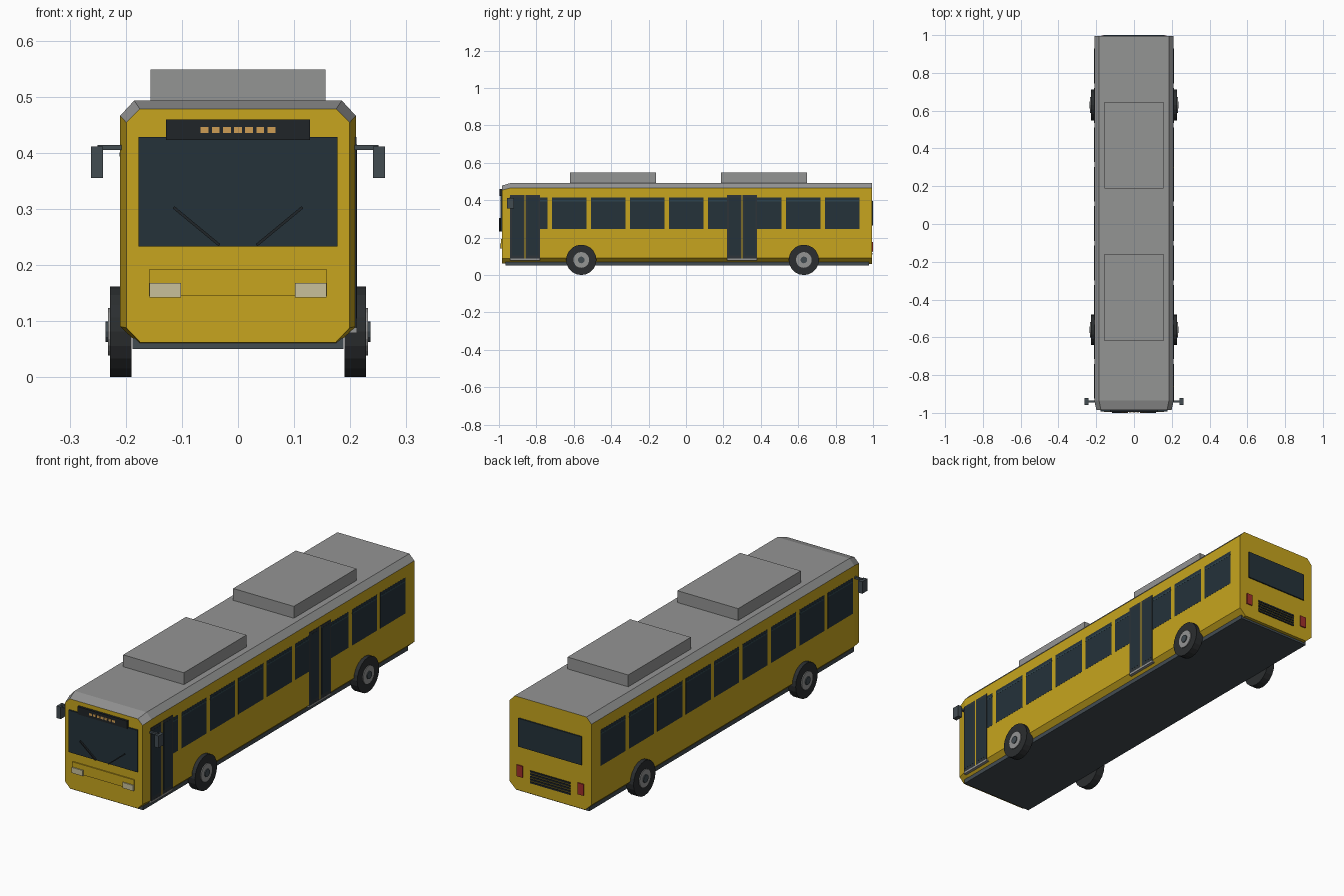
import bpy, bmesh, math
from mathutils import Vector

if "Cube" in bpy.data.objects:
    bpy.data.objects.remove(bpy.data.objects["Cube"])


def material(name, r, g, b):
    m = bpy.data.materials.new(name)
    m.diffuse_color = (r, g, b, 1)
    m.use_nodes = True
    m.node_tree.nodes["Principled BSDF"].inputs["Base Color"].default_value = m.diffuse_color
    return m


YELLOW = material("yellow_paint", 0.57, 0.375, 0.013)
GREY = material("roof_grey", 0.295, 0.297, 0.295)
GLASS = material("dark_glass", 0.018, 0.032, 0.042)
VENT = material("vent_glass", 0.03, 0.06, 0.075)
BLACK = material("black_trim", 0.014, 0.018, 0.021)
RUBBER = material("rubber", 0.024, 0.027, 0.029)
TRIM = material("dark_grey", 0.055, 0.072, 0.083)
FRAME = material("door_frame", 0.026, 0.034, 0.04)
AMBER = material("amber", 0.62, 0.34, 0.09)
LAMP = material("headlight", 0.58, 0.53, 0.33)
RED = material("tail_red", 0.35, 0.028, 0.024)


def finish(name, bm, *mats):
    bmesh.ops.recalc_face_normals(bm, faces=bm.faces)
    me = bpy.data.meshes.new(name)
    bm.to_mesh(me)
    bm.free()
    for m in mats:
        me.materials.append(m)
    ob = bpy.data.objects.new(name, me)
    bpy.context.collection.objects.link(ob)
    return ob


def box(name, xs, ys, zs, mat, turn=0):
    lo, hi = Vector((xs[0], ys[0], zs[0])), Vector((xs[1], ys[1], zs[1]))
    bm = bmesh.new()
    bmesh.ops.create_cube(bm, size=1)
    bmesh.ops.scale(bm, vec=hi - lo, verts=bm.verts)
    ob = finish(name, bm, mat)
    ob.location = (lo + hi) / 2
    ob.rotation_euler.y = turn
    return ob


def disc(name, x0, x1, y, z, radius, mat, sides=20):
    bm = bmesh.new()
    bmesh.ops.create_cone(bm, cap_ends=True, segments=sides, radius1=radius,
                          radius2=radius, depth=abs(x1 - x0))
    ob = finish(name, bm, mat)
    ob.rotation_euler.y = math.pi / 2
    ob.location = ((x0 + x1) / 2, y, z)
    return ob


# Body shell: octagonal section lofted from tapered nose to flat tail
def section(w, top_w, low_w, z0, z1, z2, z3):
    half = [(low_w, z0), (w, z1), (w, z2), (top_w, z3)]
    return half + [(-x, z) for x, z in reversed(half)]


full = section(0.21, 0.185, 0.178, 0.06, 0.09, 0.466, 0.493)
nose = section(0.199, 0.175, 0.174, 0.062, 0.088, 0.454, 0.478)
bm = bmesh.new()
rings = [[bm.verts.new((x, y, z)) for x, z in prof]
         for y, prof in ((-0.985, nose), (-0.935, full), (0.994, full))]
for a, b in zip(rings, rings[1:]):
    for i in range(8):
        j = (i + 1) % 8
        f = bm.faces.new((a[i], a[j], b[j], b[i]))
        f.material_index = 1 if i in (2, 3, 4) else 0
bm.faces.new(rings[0])
bm.faces.new(rings[-1])
finish("body_shell", bm, YELLOW, GREY)
box("underbody", (-0.188, 0.188), (-0.965, 0.978), (0.05, 0.07), TRIM)

# Roof units
for name, ys in (("front_roof_unit", (-0.62, -0.16)), ("rear_roof_unit", (0.187, 0.647))):
    box(name, (-0.156, 0.156), ys, (0.485, 0.548), GREY)


def side_x(s, a, b):
    return tuple(sorted((s * a, s * b)))


for s, side in ((1, "right"), (-1, "left")):
    # Side windows with a top vent strip
    for i in range(9):
        y = -0.832 + 0.2085 * i
        box(f"{side}_window_{i + 1}", side_x(s, 0.2, 0.2106), (y - 0.092, y + 0.092),
            (0.247, 0.414), GLASS)
        box(f"{side}_window_vent_{i + 1}", side_x(s, 0.2, 0.2112), (y - 0.09, y + 0.09),
            (0.393, 0.4), VENT)

    # Wheels
    for pos, y in (("front", -0.56), ("rear", 0.63)):
        disc(f"{side}_{pos}_tyre", s * 0.19, s * 0.228, y, 0.081, 0.081, RUBBER)
        disc(f"{side}_{pos}_rim", s * 0.2, s * 0.232, y, 0.081, 0.042, GREY)
        disc(f"{side}_{pos}_hub", s * 0.2, s * 0.236, y, 0.081, 0.018, TRIM, 12)

    # Mirrors
    box(f"{side}_mirror_arm", side_x(s, 0.195, 0.25), (-0.945, -0.935), (0.405, 0.414), TRIM)
    box(f"{side}_mirror", side_x(s, 0.241, 0.262), (-0.957, -0.92), (0.355, 0.411), TRIM)

    # Headlights, wipers and tail lights
    box(f"{side}_headlight", side_x(s, 0.102, 0.158), (-0.995, -0.98), (0.142, 0.168), LAMP)
    box(f"{side}_wiper", (s * 0.074 - 0.053, s * 0.074 + 0.053), (-1.0, -0.992),
        (0.2665, 0.2715), BLACK, turn=-s * 0.69)
    box(f"{side}_tail_light", side_x(s, 0.142, 0.172), (0.98, 0.999), (0.125, 0.178), RED)

# Double-leaf doors on the right side only
for name, y in (("front_door", -0.86), ("middle_door", 0.30)):
    box(name + "_post", (0.2, 0.2114), (y - 0.003, y + 0.003), (0.085, 0.428), YELLOW)
    for k, ys in enumerate(((y - 0.08, y - 0.003), (y + 0.003, y + 0.08))):
        box(f"{name}_leaf_{k + 1}", (0.2, 0.2116), ys, (0.088, 0.428), FRAME)
        box(f"{name}_glass_{k + 1}", (0.2, 0.2122), (ys[0] + 0.009, ys[1] - 0.009),
            (0.105, 0.415), GLASS)
    box(name + "_step", (0.19, 0.2125), (y - 0.08, y + 0.08), (0.079, 0.088), GREY)

# Front: windscreen, destination sign, bumper panel
box("windscreen", (-0.177, 0.177), (-0.992, -0.97), (0.233, 0.428), GLASS)
box("destination_sign", (-0.128, 0.128), (-0.996, -0.97), (0.423, 0.459), BLACK)
for i in range(7):
    x = (i - 3) * 0.0198
    box(f"sign_light_{i + 1}", (x - 0.007, x + 0.007), (-0.998, -0.99), (0.435, 0.446), AMBER)
box("front_panel", (-0.159, 0.159), (-0.99, -0.97), (0.145, 0.192), YELLOW)

# Rear: window and engine grille
box("rear_window", (-0.162, 0.162), (0.98, 1.0), (0.265, 0.397), GLASS)
for i in range(5):
    z = 0.114 + i * 0.0125
    box(f"grille_slat_{i + 1}", (-0.103, 0.103), (0.98, 0.998), (z - 0.004, z + 0.004), BLACK)
